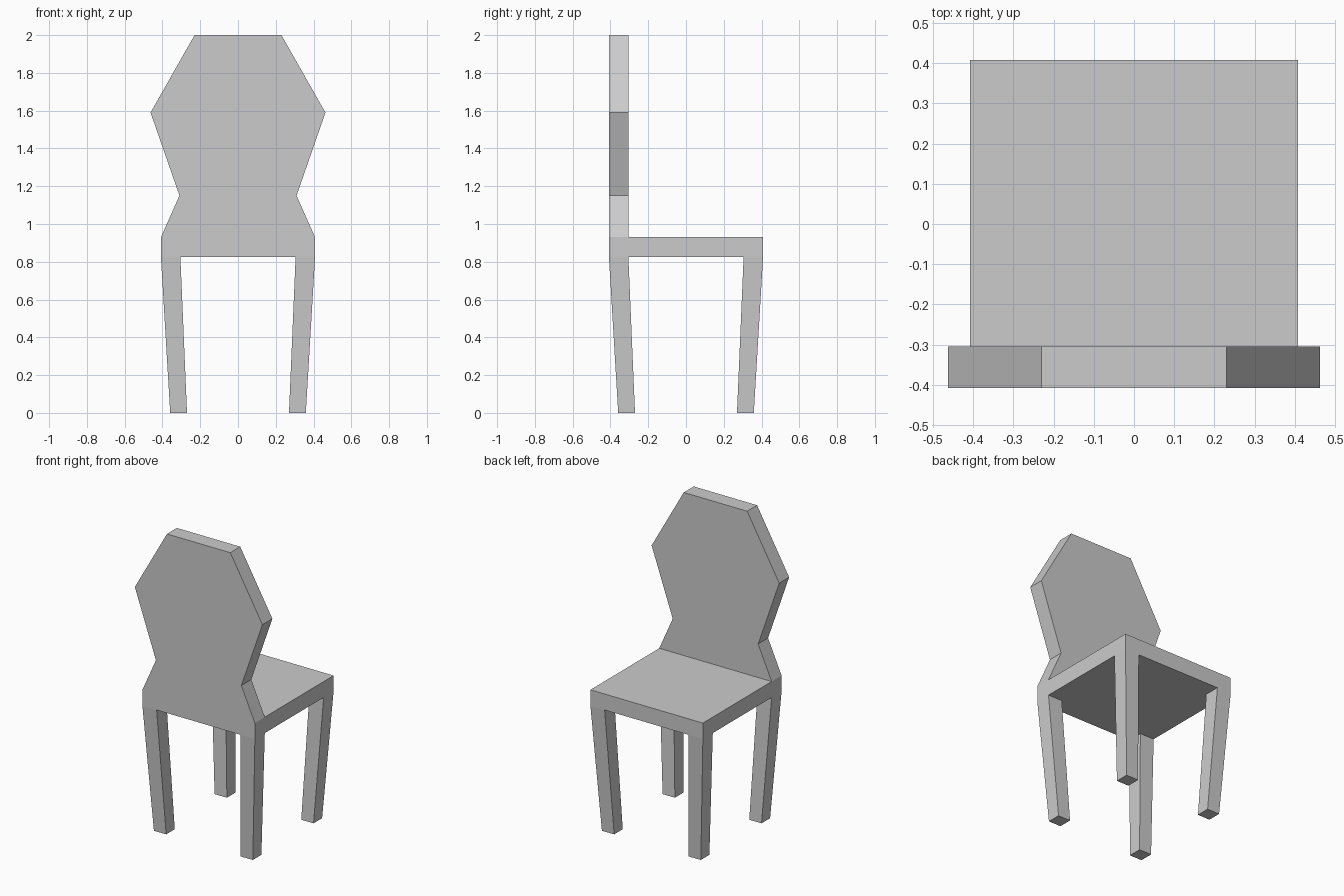
import bpy

if "Cube" in bpy.data.objects:
    bpy.data.objects.remove(bpy.data.objects["Cube"])

HALF, INNER = 0.408, 0.305      # seat half width, inner edge of legs and backrest
SEAT_LOW, SEAT_TOP = 0.825, 0.93


def loft(name, ring_a, ring_b):
    """Closed solid between two matching rings of points."""
    n = len(ring_a)
    faces = [tuple(range(n))[::-1], tuple(range(n, 2 * n))]
    faces += [(i, (i + 1) % n, (i + 1) % n + n, i + n) for i in range(n)]
    mesh = bpy.data.meshes.new(name)
    mesh.from_pydata(ring_a + ring_b, [], faces)
    obj = bpy.data.objects.new(name, mesh)
    bpy.context.collection.objects.link(obj)
    bpy.context.view_layer.objects.active = obj
    bpy.ops.object.mode_set(mode='EDIT')
    bpy.ops.mesh.select_all(action='SELECT')
    bpy.ops.mesh.normals_make_consistent(inside=False)
    bpy.ops.object.mode_set(mode='OBJECT')
    return obj


def square(x0, x1, y0, y1, z):
    return [(x0, y0, z), (x1, y0, z), (x1, y1, z), (x0, y1, z)]


# Seat slab
loft("seat", square(-HALF, HALF, -HALF, HALF, SEAT_LOW),
     square(-HALF, HALF, -HALF, HALF, SEAT_TOP))

# Backrest: waisted outline, mirrored and extruded in depth
side = [(HALF, SEAT_TOP), (0.31, 1.15), (0.463, 1.59), (0.23, 2.0)]
outline = side + [(-x, z) for x, z in reversed(side)]
loft("backrest", [(x, -HALF, z) for x, z in outline],
     [(x, -INNER, z) for x, z in outline])

# Four tapered legs leaning inwards towards the floor
for y_name, sy in (("front", -1), ("back", 1)):
    for x_name, sx in (("left", -1), ("right", 1)):
        loft(f"{y_name}_{x_name}_leg",
             square(sx * 0.27, sx * 0.359, sy * 0.27, sy * 0.359, 0),
             square(sx * INNER, sx * HALF, sy * INNER, sy * HALF, SEAT_LOW))
